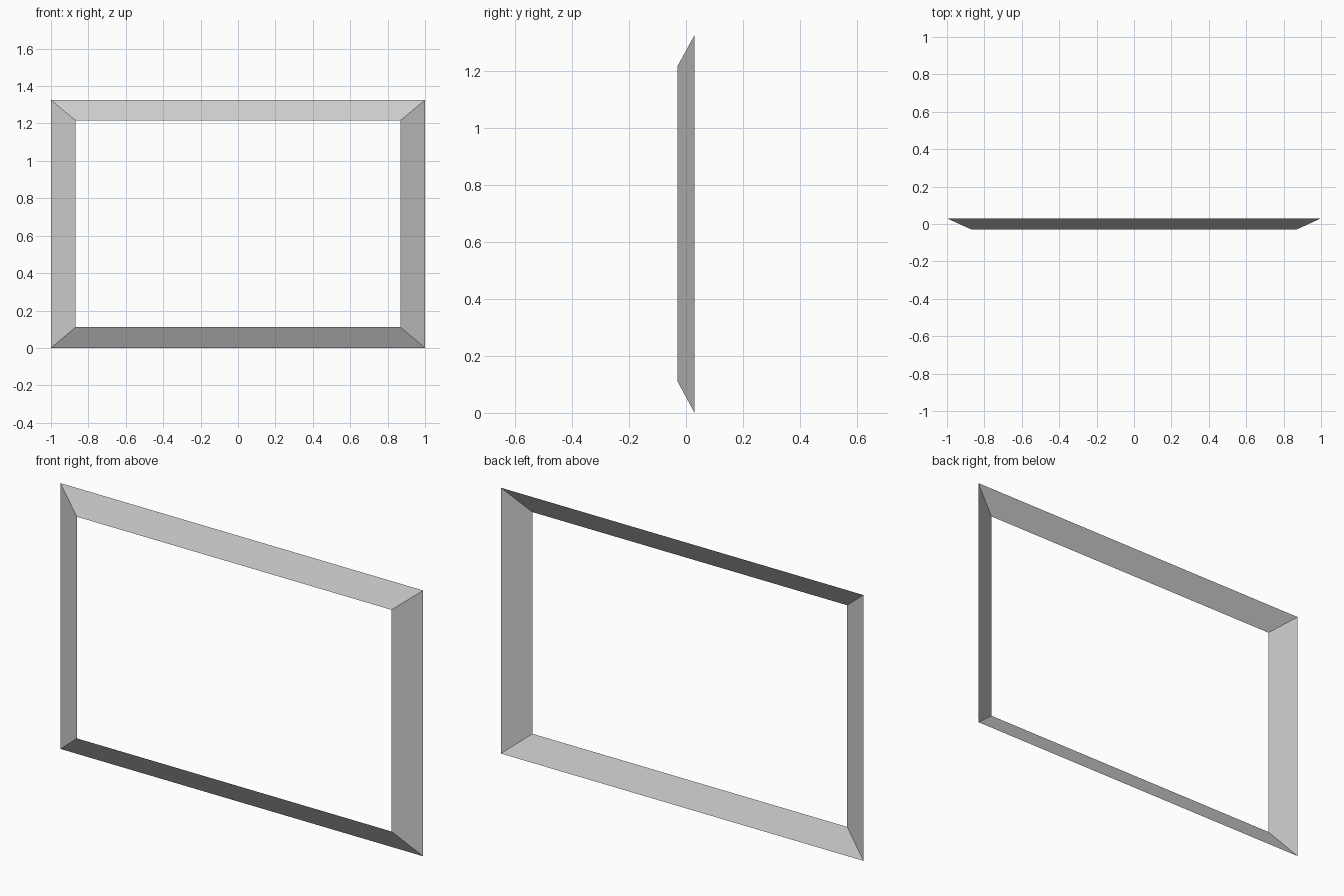
import bpy
import bmesh

if "Cube" in bpy.data.objects:
    bpy.data.objects.remove(bpy.data.objects["Cube"])


def rectangle(bm, half_width, bottom, top, y):
    """Four corners, counter-clockwise seen from the front."""
    corners = [(-half_width, bottom), (half_width, bottom),
               (half_width, top), (-half_width, top)]
    return [bm.verts.new((x, y, z)) for x, z in corners]


# Thin mitred frame: outer edge at the back, inner edge raised to the front
bm = bmesh.new()
outer = rectangle(bm, 1.0, 0.0, 1.325, 0.03)
inner = rectangle(bm, 0.868, 0.111, 1.216, -0.03)
for i in range(4):
    j = (i + 1) % 4
    bm.faces.new((outer[i], outer[j], inner[j], inner[i]))

mesh = bpy.data.meshes.new("bevelled_frame")
bm.to_mesh(mesh)
bm.free()
frame = bpy.data.objects.new("bevelled_frame", mesh)
bpy.context.collection.objects.link(frame)
